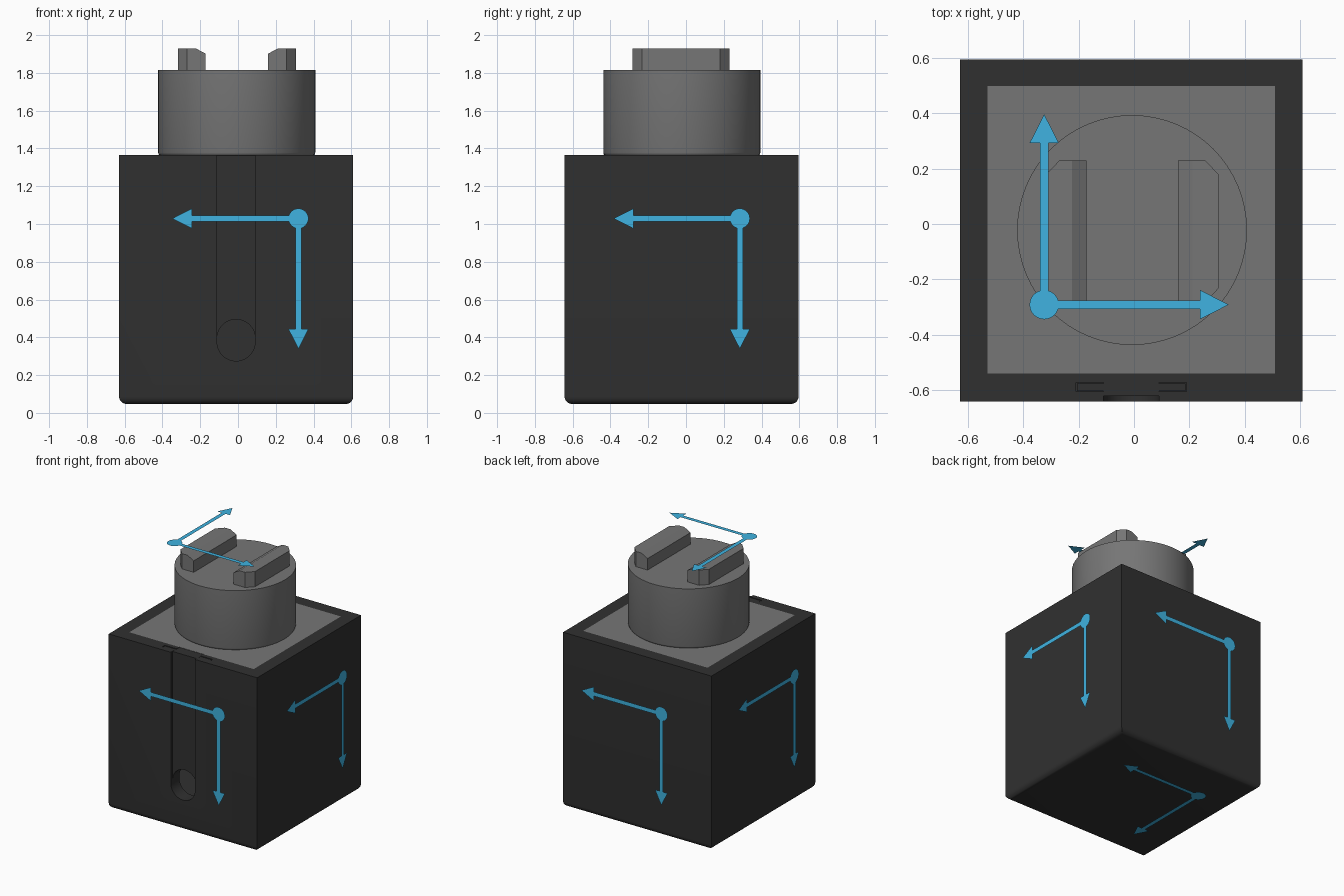
import bpy, bmesh
from math import pi, sin, cos
from mathutils import Vector, Matrix

if "Cube" in bpy.data.objects:
    bpy.data.objects.remove(bpy.data.objects["Cube"])


def material(name, rgb):
    m = bpy.data.materials.new(name)
    m.diffuse_color = (*rgb, 1)
    m.use_nodes = True
    m.node_tree.nodes["Principled BSDF"].inputs["Base Color"].default_value = m.diffuse_color
    return m


DARK = material("dark_plastic", (0.03, 0.03, 0.03))
GREY = material("grey_plastic", (0.18, 0.18, 0.18))
BLUE = material("blue_marking", (0.05, 0.45, 0.75))


def finish(name, bm, mat=None):
    me = bpy.data.meshes.new(name)
    bm.to_mesh(me)
    bm.free()
    ob = bpy.data.objects.new(name, me)
    bpy.context.collection.objects.link(ob)
    if mat:
        me.materials.append(mat)
    return ob


def add_box(bm, lo, hi):
    lo, hi = Vector(lo), Vector(hi)
    mat = Matrix.Translation((lo + hi) / 2) @ Matrix.Diagonal((*(hi - lo), 1))
    bmesh.ops.create_cube(bm, size=1, matrix=mat)


def box(name, lo, hi, mat=None):
    bm = bmesh.new()
    add_box(bm, lo, hi)
    return finish(name, bm, mat)


def prism(name, points, offset, mat=None):
    """Extrude a flat outline along an offset."""
    bm = bmesh.new()
    face = bm.faces.new([bm.verts.new(p) for p in points])
    ext = bmesh.ops.extrude_face_region(bm, geom=[face])["geom"]
    bmesh.ops.translate(bm, vec=offset, verts=[v for v in ext if isinstance(v, bmesh.types.BMVert)])
    bmesh.ops.recalc_face_normals(bm, faces=bm.faces)
    return finish(name, bm, mat)


def smooth(ob):
    bpy.ops.object.select_all(action='DESELECT')
    ob.select_set(True)
    bpy.context.view_layer.objects.active = ob
    bpy.ops.object.shade_smooth_by_angle(angle=0.6)


def cut(ob, cutter):
    mod = ob.modifiers.new("cut", 'BOOLEAN')
    mod.operation, mod.object, mod.solver = 'DIFFERENCE', cutter, 'EXACT'
    bpy.context.view_layer.objects.active = ob
    bpy.ops.object.modifier_apply(modifier=mod.name)
    bpy.data.objects.remove(cutter)


TOP = 1.365
CX = -0.01

# housing: open box with rounded bottom edges
bm = bmesh.new()
add_box(bm, (-0.63, -0.643, 0.047), (0.61, 0.596, TOP))
low = [e for e in bm.edges if all(v.co.z < 0.1 for v in e.verts)]
bmesh.ops.bevel(bm, geom=low, offset=0.04, segments=5, profile=0.5, affect='EDGES')
housing = finish("housing", bm, DARK)
cut(housing, box("cavity_cutter", (-0.53, -0.541, 0.147), (0.51, 0.5, 1.6)))

# cable slot with rounded foot, and the side grooves for its cover
R = 0.101
foot = [(CX + R * cos(a), -0.7, 0.376 + R * sin(a)) for a in [pi + pi * i / 24 for i in range(25)]]
cut(housing, prism("slot_cutter", foot + [(CX + R, -0.7, 1.5), (CX - R, -0.7, 1.5)], (0, 0.2, 0)))
cut(housing, box("groove_cutter", (CX - 0.2, -0.607, 0.4), (CX + 0.2, -0.574, 1.5)))
smooth(housing)

# sliding slot cover with an arch over the cable hole
arch = [(CX + R * cos(a), -0.622, 0.394 + R * sin(a)) for a in [pi * i / 24 for i in range(25)]]
cover = prism("slot_cover", arch + [(CX - R, -0.622, TOP - 0.002), (CX + R, -0.622, TOP - 0.002)],
              (0, 0.081, 0), DARK)
smooth(cover)
for s in (-1, 1):
    xs = sorted((CX + s * R, CX + s * 0.196))
    box("cover_flange", (xs[0], -0.604, 0.404), (xs[1], -0.577, TOP - 0.003), DARK)

# lid, flush with the housing rim
box("lid", (-0.53, -0.541, TOP - 0.1), (0.51, 0.5, TOP), GREY)

# round boss with a softened lower edge
bm = bmesh.new()
bmesh.ops.create_cone(bm, cap_ends=True, segments=64, radius1=0.416, radius2=0.416, depth=0.455,
                      matrix=Matrix.Translation((-0.007, -0.022, 1.5875)))
low = [e for e in bm.edges if all(v.co.z < 1.4 for v in e.verts)]
bmesh.ops.bevel(bm, geom=low, offset=0.018, segments=3, profile=0.5, affect='EDGES')
smooth(finish("boss", bm, GREY))

# two mirrored lugs: outer corners clipped in plan, inner top edge chamfered
for s, name in ((-1, "left_lug"), (1, "right_lug")):
    plan = [(0.166, -0.283), (0.264, -0.283), (0.312, -0.233),
            (0.312, 0.18), (0.264, 0.23), (0.166, 0.23)]
    lug = prism(name, [(-0.006 + s * x, y, 1.81) for x, y in plan], (0, 0, 0.12), GREY)
    bm = bmesh.new()
    bm.from_mesh(lug.data)
    bmesh.ops.bisect_plane(bm, geom=bm.verts[:] + bm.edges[:] + bm.faces[:],
                           plane_co=(-0.006 + s * 0.166, 0, 1.902),
                           plane_no=(-s * 0.028, 0, 0.052), clear_outer=True)
    bmesh.ops.holes_fill(bm, edges=[e for e in bm.edges if e.is_boundary])
    bmesh.ops.recalc_face_normals(bm, faces=bm.faces)
    bm.to_mesh(lug.data)
    bm.free()


# flat axis markers floating off each face: a dot with two arrows
def marker(name, origin, arrows):
    bm = bmesh.new()
    o = Vector(origin)
    (u, lu), (v, lv) = [(Vector(d), n) for d, n in arrows]
    normal = u.cross(v)
    if normal.dot(o) < 0:
        normal = -normal

    def flat(pts):
        f = bm.faces.new([bm.verts.new(p) for p in pts])
        f.normal_update()
        if f.normal.dot(normal) < 0:
            f.normal_flip()

    flat([o + 0.053 * (u * cos(2 * pi * i / 32) + v * sin(2 * pi * i / 32)) for i in range(32)])
    for d, w, n in ((u, v, lu), (v, u, lv)):
        flat([o + d * 0.05 - w * 0.016, o + d * (n - 0.104) - w * 0.016,
              o + d * (n - 0.104) + w * 0.016, o + d * 0.05 + w * 0.016])
        flat([o + d * (n - 0.104) - w * 0.053, o + d * n, o + d * (n - 0.104) + w * 0.053])
    finish(name, bm, BLUE)


X, Y, Z = Vector((1, 0, 0)), Vector((0, 1, 0)), Vector((0, 0, 1))
marker("front_marker", (0.32, -0.688, 1.029), ((-X, 0.668), (-Z, 0.69)))
marker("back_marker", (-0.275, 0.688, 1.02), ((X, 0.668), (-Z, 0.69)))
marker("right_marker", (0.675, 0.285, 1.029), ((-Y, 0.668), (-Z, 0.69)))
marker("left_marker", (-0.675, -0.33, 1.02), ((Y, 0.668), (-Z, 0.69)))
marker("top_marker", (-0.325, -0.292, 2.0), ((X, 0.668), (Y, 0.689)))
marker("bottom_marker", (-0.315, 0.31, 0.0), ((X, 0.668), (-Y, 0.689)))
